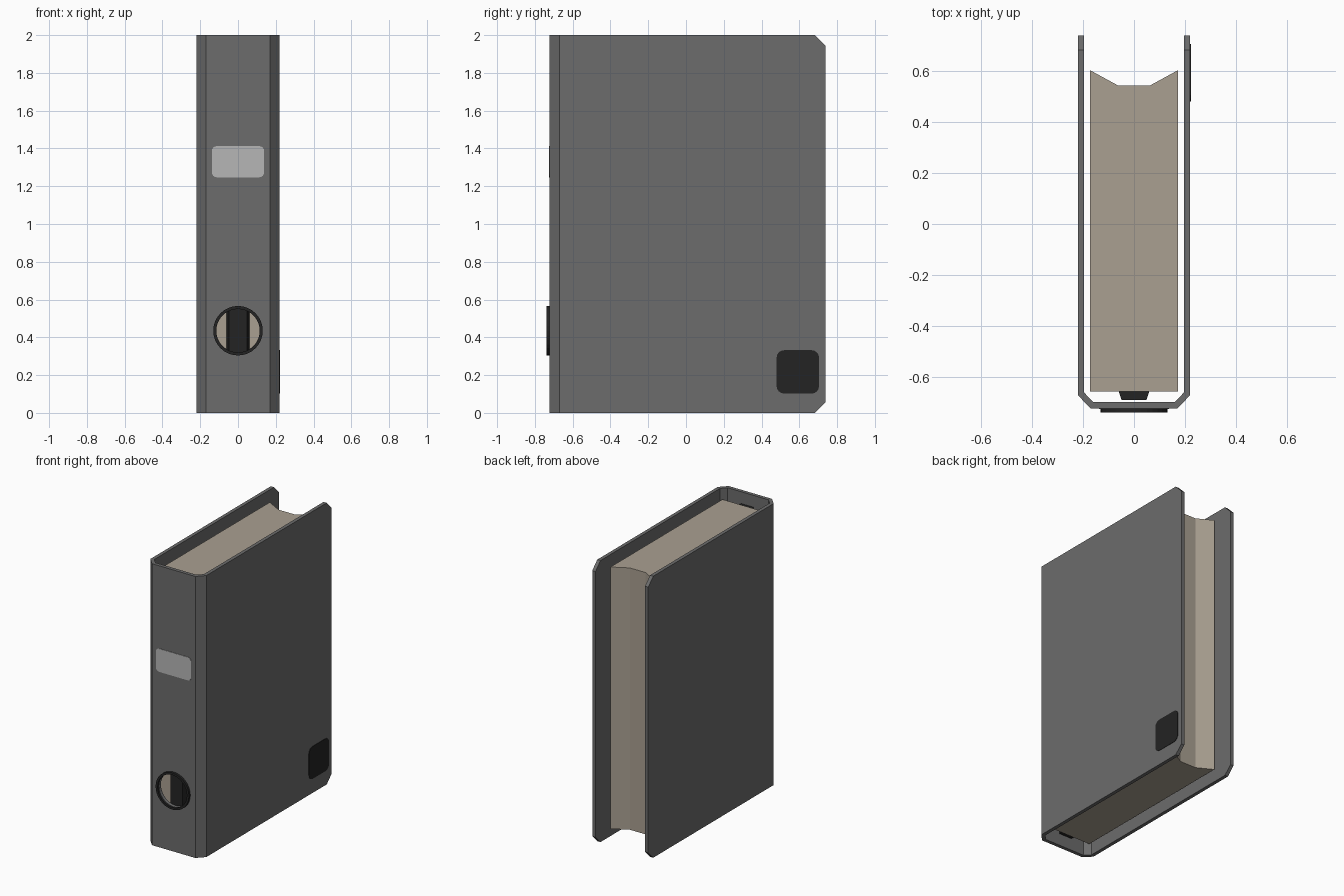
import bpy, bmesh, math

if "Cube" in bpy.data.objects:
    bpy.data.objects.remove(bpy.data.objects["Cube"])


def material(name, r, g, b):
    m = bpy.data.materials.new(name)
    m.diffuse_color = (r, g, b, 1)
    m.use_nodes = True
    m.node_tree.nodes["Principled BSDF"].inputs["Base Color"].default_value = m.diffuse_color
    return m


GREY = material("cover grey", 0.15, 0.15, 0.15)
PAPER = material("paper beige", 0.40, 0.35, 0.285)
BLACK = material("dark plastic", 0.017, 0.017, 0.017)
LABEL = material("label grey", 0.47, 0.47, 0.47)


def finish(bm, name, mat):
    bmesh.ops.recalc_face_normals(bm, faces=bm.faces)
    me = bpy.data.meshes.new(name)
    bm.to_mesh(me)
    bm.free()
    me.materials.append(mat)
    ob = bpy.data.objects.new(name, me)
    bpy.context.collection.objects.link(ob)
    return ob


def extrude(points, depth):
    """Closed 3D outline swept along depth."""
    bm = bmesh.new()
    f = bm.faces.new([bm.verts.new(p) for p in points])
    r = bmesh.ops.extrude_face_region(bm, geom=[f])
    verts = [v for v in r["geom"] if isinstance(v, bmesh.types.BMVert)]
    bmesh.ops.translate(bm, verts=verts, vec=depth)
    return bm


def mirrored(half):
    return half + [(-x, y) for x, y in reversed(half)]


def circle(r, y, z, n=32):
    return [(r * math.cos(2 * math.pi * i / n), y, z + r * math.sin(2 * math.pi * i / n))
            for i in range(n)]


def rounded(w, h, r, n=4):
    """Rounded rectangle outline around the origin."""
    pts = []
    for k, (sx, sy) in enumerate([(1, 1), (-1, 1), (-1, -1), (1, -1)]):
        for i in range(n + 1):
            a = math.pi / 2 * (k + i / n)
            pts.append((sx * (w / 2 - r) + r * math.cos(a), sy * (h / 2 - r) + r * math.sin(a)))
    return pts


def cut(ob, cutter):
    mod = ob.modifiers.new("hole", "BOOLEAN")
    mod.operation = "DIFFERENCE"
    mod.solver = "EXACT"
    mod.object = cutter
    cutter.hide_render = True
    cutter.hide_set(True)
    bpy.context.view_layer.objects.active = ob
    bpy.ops.object.modifier_apply(modifier=mod.name)
    bpy.data.objects.remove(cutter)


# Folded cover: U profile with chamfered spine and clipped front corners
right = [(0.17, -0.722), (0.22, -0.67), (0.22, 0.738), (0.195, 0.738), (0.195, -0.66), (0.16, -0.697)]
bm = extrude([(x, y, 0) for x, y in mirrored(right)], (0, 0, 2))
corners = [e for e in bm.edges
           if all(v.co.y > 0.73 for v in e.verts) and abs(e.verts[0].co.z - e.verts[1].co.z) < 0.01]
bmesh.ops.bevel(bm, geom=corners, offset=0.056, segments=1, affect="EDGES")
cover = finish(bm, "cover", GREY)

# Finger hole through the spine
HOLE_Z = 0.435
cutter = finish(extrude(circle(0.118, -0.80, HOLE_Z), (0, 0.125, 0)), "hole_cutter", BLACK)
cut(cover, cutter)

# Ring around the finger hole, lining the cut
ring = finish(extrude(circle(0.131, -0.738, HOLE_Z), (0, 0.017, 0)), "finger_ring", BLACK)
inner = finish(extrude(circle(0.115, -0.80, HOLE_Z), (0, 0.15, 0)), "ring_cutter", BLACK)
cut(ring, inner)

# Page block with hollow fore edge
page_half = [(0.172, -0.655), (0.172, 0.602), (0.062, 0.542)]
finish(extrude([(x, y, 0.07) for x, y in mirrored(page_half)], (0, 0, 1.86)), "pages", PAPER)

# Clamp rail behind the spine
rail_half = [(0.048, -0.69), (0.06, -0.655)]
finish(extrude([(x, y, 0.08) for x, y in mirrored(rail_half)], (0, 0, 1.84)), "clamp_rail", BLACK)

# Spine label plate
finish(extrude([(x, -0.725, 1.33 + z) for x, z in rounded(0.276, 0.165, 0.025)], (0, 0.004, 0)),
       "spine_label", LABEL)

# Dark square sticker on the right cover
finish(extrude([(0.219, 0.592 + y, 0.217 + z) for y, z in rounded(0.225, 0.23, 0.04)], (0.004, 0, 0)),
       "cover_sticker", BLACK)
